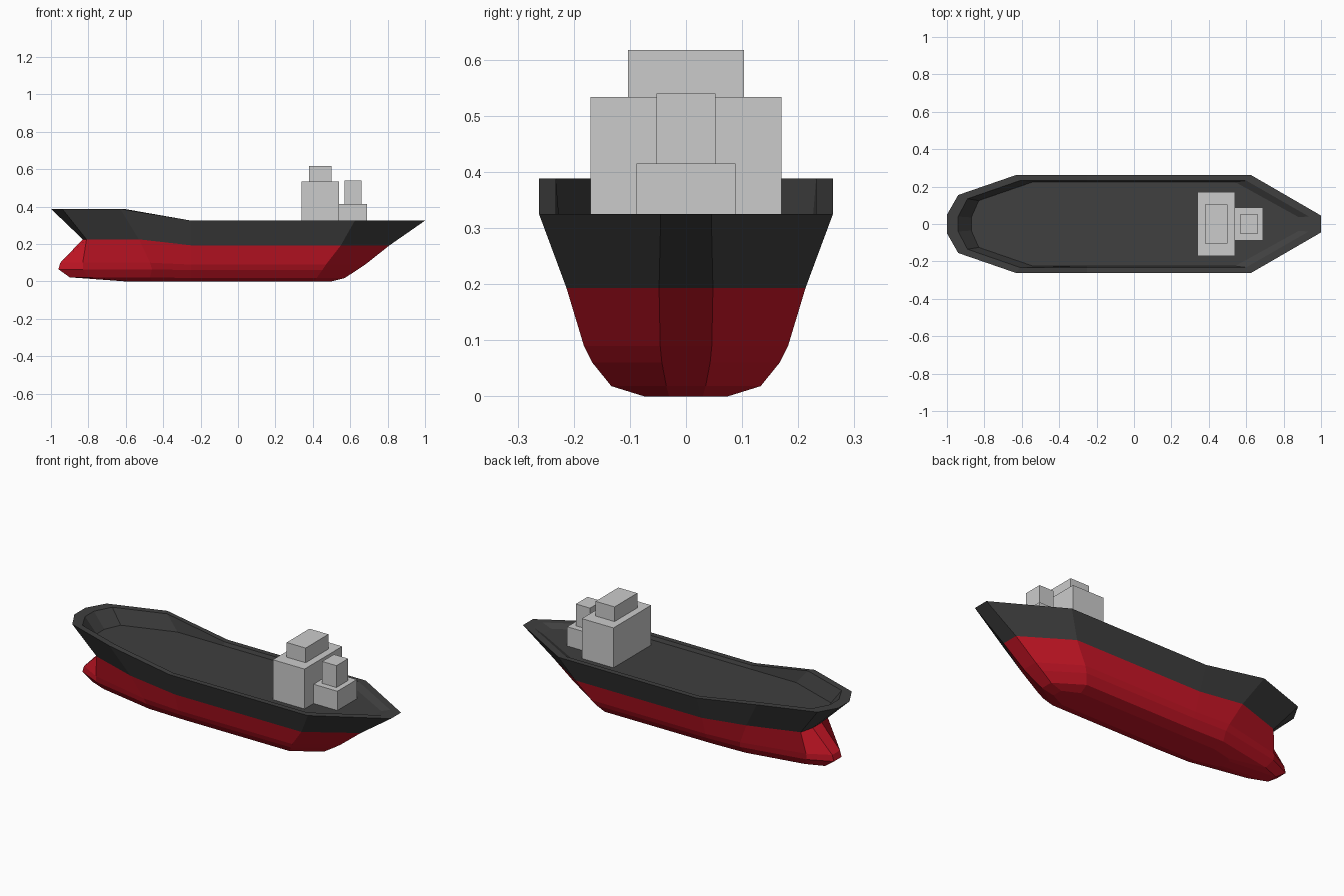
import bpy, bmesh

if "Cube" in bpy.data.objects:
    bpy.data.objects.remove(bpy.data.objects["Cube"])


def material(name, rgb):
    m = bpy.data.materials.new(name)
    m.diffuse_color = (*rgb, 1)
    m.use_nodes = True
    m.node_tree.nodes["Principled BSDF"].inputs["Base Color"].default_value = m.diffuse_color
    return m


def ring(z_bow, z_stern, points):
    """Closed outline from half outline (bow tip, shoulder, bow flank, stern flank, stern tip)."""
    half = [(x, y, z_bow if i < 3 else z_stern) for i, (x, y) in enumerate(points)]
    half.insert(3, (-0.25, points[3][1], z_stern))
    return half + [(x, -y, z) for x, y, z in reversed(half)]


def loft(name, rings, mat, cap_first=False, cap_last=False):
    bm = bmesh.new()
    loops = [[bm.verts.new(p) for p in r] for r in rings]
    for a, b in zip(loops, loops[1:]):
        for i in range(len(a)):
            j = (i + 1) % len(a)
            bm.faces.new((a[i], a[j], b[j], b[i]))
    if cap_first:
        bm.faces.new(list(reversed(loops[0])))
    if cap_last:
        bm.faces.new(loops[-1])
    bmesh.ops.recalc_face_normals(bm, faces=bm.faces)
    # open shells: make sure the widest part faces outwards
    side = max(bm.faces, key=lambda f: f.calc_center_median().y)
    if side.normal.y < 0:
        bmesh.ops.reverse_faces(bm, faces=bm.faces)
    mesh = bpy.data.meshes.new(name)
    bm.to_mesh(mesh)
    bm.free()
    ob = bpy.data.objects.new(name, mesh)
    bpy.context.collection.objects.link(ob)
    mesh.materials.append(mat)
    return ob


def box(name, x0, x1, half_y, z0, z1):
    bpy.ops.mesh.primitive_cube_add(size=1, location=((x0 + x1) / 2, 0, (z0 + z1) / 2))
    ob = bpy.context.object
    ob.name = name
    ob.scale = (x1 - x0, 2 * half_y, z1 - z0)


black = material("black_paint", (0.05, 0.05, 0.05))
red = material("red_paint", (0.6, 0.008, 0.02))

# outline shared by the black topsides and the red bottom
waterline = ring(0.225, 0.193, [(-0.83, 0.04), (-0.81, 0.12), (-0.53, 0.213), (0.55, 0.213), (0.81, 0.048)])

# black topsides with bulwark and sunken deck
loft("upper_hull", [
    ring(0.305, 0.305, [(-0.87, 0.035), (-0.83, 0.125), (-0.54, 0.225), (0.54, 0.225), (0.88, 0.037)]),
    ring(0.388, 0.325, [(-0.94, 0.04), (-0.89, 0.135), (-0.61, 0.232), (0.60, 0.232), (0.935, 0.04)]),
    ring(0.388, 0.325, [(-1.0, 0.05), (-0.94, 0.155), (-0.63, 0.262), (0.625, 0.262), (1.0, 0.045)]),
    waterline,
], black, cap_first=True)

# red bottom with bulbous bow
loft("lower_hull", [
    waterline,
    ring(0.100, 0.090, [(-0.95, 0.035), (-0.83, 0.10), (-0.47, 0.182), (0.47, 0.182), (0.68, 0.046)]),
    ring(0.065, 0.060, [(-0.96, 0.035), (-0.83, 0.095), (-0.46, 0.167), (0.45, 0.167), (0.635, 0.043)]),
    ring(0.022, 0.018, [(-0.90, 0.03), (-0.80, 0.07), (-0.47, 0.133), (0.42, 0.133), (0.57, 0.035)]),
    ring(0.000, 0.000, [(-0.60, 0.03), (-0.57, 0.05), (-0.46, 0.075), (0.41, 0.075), (0.50, 0.03)]),
], red, cap_last=True)

# grey deckhouses at the stern
box("bridge_block", 0.34, 0.54, 0.17, 0.30, 0.533)
box("wheelhouse", 0.38, 0.50, 0.103, 0.533, 0.617)
box("engine_casing", 0.54, 0.69, 0.088, 0.30, 0.415)
box("funnel", 0.57, 0.66, 0.053, 0.415, 0.54)
